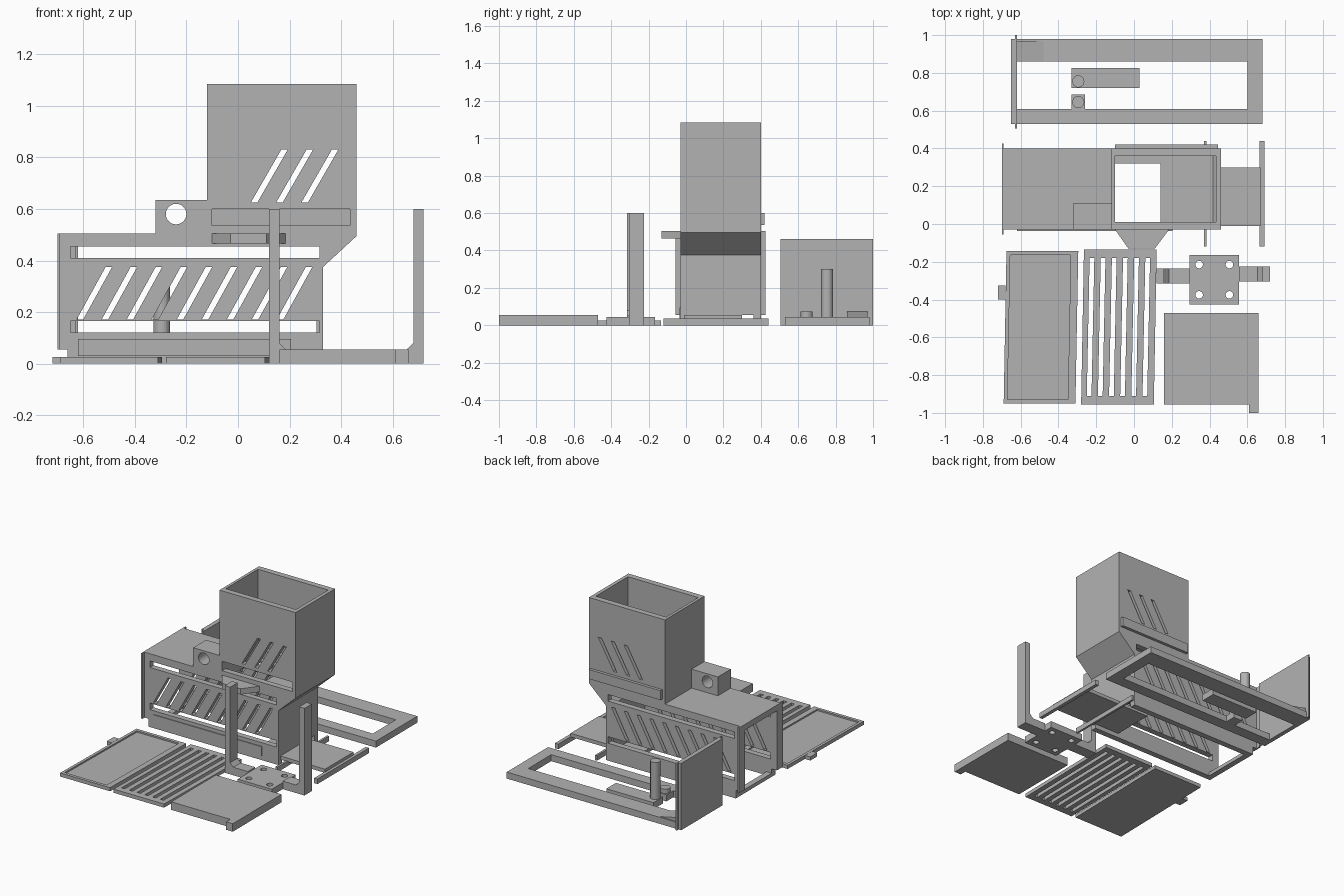
import bpy, bmesh, math
from mathutils import Vector

if "Cube" in bpy.data.objects:
    bpy.data.objects.remove(bpy.data.objects["Cube"])

grey = bpy.data.materials.new("plastic_grey")
grey.use_nodes = True
shade = .45
grey.diffuse_color = (shade, shade, shade, 1)
grey.node_tree.nodes["Principled BSDF"].inputs["Base Color"].default_value = grey.diffuse_color


def finish(name, bm):
    bmesh.ops.recalc_face_normals(bm, faces=bm.faces)
    mesh = bpy.data.meshes.new(name)
    bm.to_mesh(mesh)
    bm.free()
    mesh.materials.append(grey)
    obj = bpy.data.objects.new(name, mesh)
    bpy.context.collection.objects.link(obj)
    return obj


def panel(name, outline, start, end, upright=False, holes=()):
    """Outline with holes, extruded upwards, or backwards when upright."""
    bm = bmesh.new()
    edges = []
    for loop in [outline, *holes]:
        verts = [bm.verts.new((a, start, b) if upright else (a, b, start)) for a, b in loop]
        edges += [bm.edges.new((verts[i - 1], verts[i])) for i in range(len(verts))]
    bmesh.ops.triangle_fill(bm, edges=edges, use_beauty=True)
    extruded = bmesh.ops.extrude_face_region(bm, geom=bm.faces[:])
    depth = end - start
    step = Vector((0, depth, 0)) if upright else Vector((0, 0, depth))
    moved = [item for item in extruded["geom"] if isinstance(item, bmesh.types.BMVert)]
    bmesh.ops.translate(bm, vec=step, verts=moved)
    return finish(name, bm)


def rect(left, right, low, high):
    return [(left, low), (right, low), (right, high), (left, high)]


def slant(start, low, high, width, shift):
    """Parallelogram leaning sideways by shift."""
    return [(start, low), (start + width, low), (start + width + shift, high), (start + shift, high)]


def circle(across, up, radius, sides=24):
    angles = [math.tau * i / sides for i in range(sides)]
    return [(across + radius * math.cos(t), up + radius * math.sin(t)) for t in angles]


def box(name, x, y, z):
    """Box from three (low, high) spans."""
    return panel(name, rect(*x, *y), *z)


# Main measures of the housing and its hopper
wall, thin, sheet = .04, .025, .015
front, back = -.03, .4
inner_front, inner_back = front + wall, back - wall
depth_inside = (inner_front, inner_back)
end_x, body_x, hopper_x, rim_x = -.7, .33, -.12, .46
foot_z, roof_z, bend_z, shoulder_z, top_z = .055, .505, .375, .495, 1.085
notch_x = end_x + wall
gate_x = (-.1, .435)
gate_z = (.535, .6)

# Outer slope shared by the side walls and the hopper end
slope = [(body_x, bend_z), (rim_x, shoulder_z), (rim_x, top_z)]
side = [(notch_x, 0), (body_x, 0), *slope, (hopper_x, top_z), (hopper_x, roof_z),
        (end_x, roof_z), (end_x, foot_z), (notch_x, foot_z)]

# Side walls with long slots, gate slot and slanted vents
slots = [rect(-.65, .315, low, low + .045) for low in (.12, .41)]
slots.append(rect(*gate_x, *gate_z))
slots += [slant(.097 * i - .625, .172, bend_z, thin, .112) for i in range(9)]
slots += [slant(.098 * i + .05, .625, .83, thin, .118) for i in range(3)]
for name, face in (("front_wall", front), ("back_wall", inner_back)):
    panel(name, side, face, face + wall, upright=True, holes=slots)
box("front_base_strip", (-.62, .205), (front - .006, front), (.03, .095))

# Roof, hopper ends and chute floor
box("housing_roof", (end_x, hopper_x), depth_inside, (roof_z - wall, roof_z))
box("hopper_right_wall", (hopper_x, gate_x[0]), depth_inside, (roof_z - wall, top_z))
outer_line = [(body_x, foot_z), *slope]
inner_line = [(x - thin, z) for x, z in reversed(outer_line)]
panel("hopper_left_wall", outer_line + inner_line, *depth_inside, upright=True)
chute_z = (roof_z - wall, roof_z - thin)
hole_x = .14
box("chute_floor", (hole_x, rim_x - wall), depth_inside, chute_z)
box("chute_ledge", (gate_x[0], hole_x), (inner_back - wall, inner_back), chute_z)
box("rear_gate", (gate_x[0], gate_x[1] + .01), (back, back + .02), gate_z)

# Tapered handle of the feed gate
reach = front - .1
panel("gate_handle", [(-.1, front), (.185, front), (.11, reach), (front, reach)], *chute_z[:1], roof_z)

# Flanges and sill of the open housing end
flange_x = (end_x, end_x + .01)
box("front_flange", flange_x, (front - thin, inner_front), (foot_z, roof_z))
box("back_flange", flange_x, (inner_back, back + thin), (foot_z, roof_z))
box("end_sill", (notch_x, notch_x + wall), depth_inside, (0, thin))

# Pivot block on the roof
pivot = rect(hopper_x - .2, hopper_x, roof_z, .635)
panel("pivot_block", pivot, front, .11, upright=True, holes=[circle(-.24, .58, wall)])

# Sliding tray with cross bars
box("slide_tray", (hole_x, .67), (-.01, .3), (.03, foot_z))
for name, x, width in (("tray_inner_bar", .37, sheet), ("tray_outer_bar", .665, thin)):
    box(name, (x, x + width), (hopper_x, back + wall), (0, .035))

# Rear drawer frame with upright end plate
bar_z = .045
frame_x, frame_y = (-.65, .68), (.53, .98)
plate_x = frame_x[0] + .03
opening = rect(plate_x, .6, .61, .86)
panel("drawer_frame", rect(*frame_x, *frame_y), 0, bar_z, holes=[opening])
box("drawer_front", (frame_x[0], plate_x), frame_y, (bar_z, rim_x))
box("drawer_face", (plate_x - .01, plate_x), (frame_y[0] - thin, 1), (0, rim_x))
wedge = [(plate_x, bar_z), (plate_x + .14, bar_z), (plate_x, bar_z + .03)]
panel("drawer_wedge", wedge, .86, .97, upright=True)

# Loose pegs on their feet
foot_x = -body_x
box("long_foot", (foot_x, .03), (.72, .825), (0, bar_z))
box("short_foot", (foot_x, foot_x + .07), (.605, .685), (0, bar_z))
for name, y, height in (("tall_peg", .755, .3), ("short_peg", .645, .075)):
    panel(name, circle(foot_x + .035, y, .032), bar_z, height)

# Two-post bracket with a drilled centre plate
middle_x, middle_y, half = .425, -.295, .13
plate = rect(middle_x - half, middle_x + half, middle_y - half, middle_y + half)
spread = (-.08, .08)
drilled = [circle(middle_x + dx, middle_y + dy, .02, sides=16) for dx in spread for dy in spread]
panel("bracket_plate", plate, 0, bar_z, holes=drilled)


def bracket_post(name, outer, inner, y):
    """L-shaped arm with a chamfered inside corner."""
    turn = math.copysign(1, inner - outer)
    face = outer + turn * wall
    arm = [(outer, 0), (inner, 0), (inner, foot_z), (face + turn * thin, foot_z),
           (face, foot_z + thin), (face, .6), (outer, .6)]
    panel(name, arm, y - wall, y + wall, upright=True)


bracket_post("bracket_right_post", .12, middle_x - half, -.275)
bracket_post("bracket_left_post", .72, middle_x + half, -.265)

# Flat covers laid out in front
near = -.955
box("tabbed_cover", (.16, .66), (near, -.47), (0, foot_z))
box("tabbed_cover_lug", (.61, .66), (-1, near), (0, foot_z))


def sheared(left, right, low, high):
    return slant(left, low, high, right - left, sheet)


cover = sheared(-.69, -.31, -.95, -.142)
panel("recessed_cover_base", cover, 0, sheet)
panel("recessed_cover_rim", cover, sheet, thin, holes=[sheared(-.67, -.35, -.928, -.165)])
box("cover_tab", (-.72, -.68), (-.4, -.325), (0, thin))
bars = [slant(.059 * i - .25, -.91, -.18, thin, sheet) for i in range(6)]
panel("grille", sheared(-.28, .105, near, -.135), 0, thin, holes=bars)
